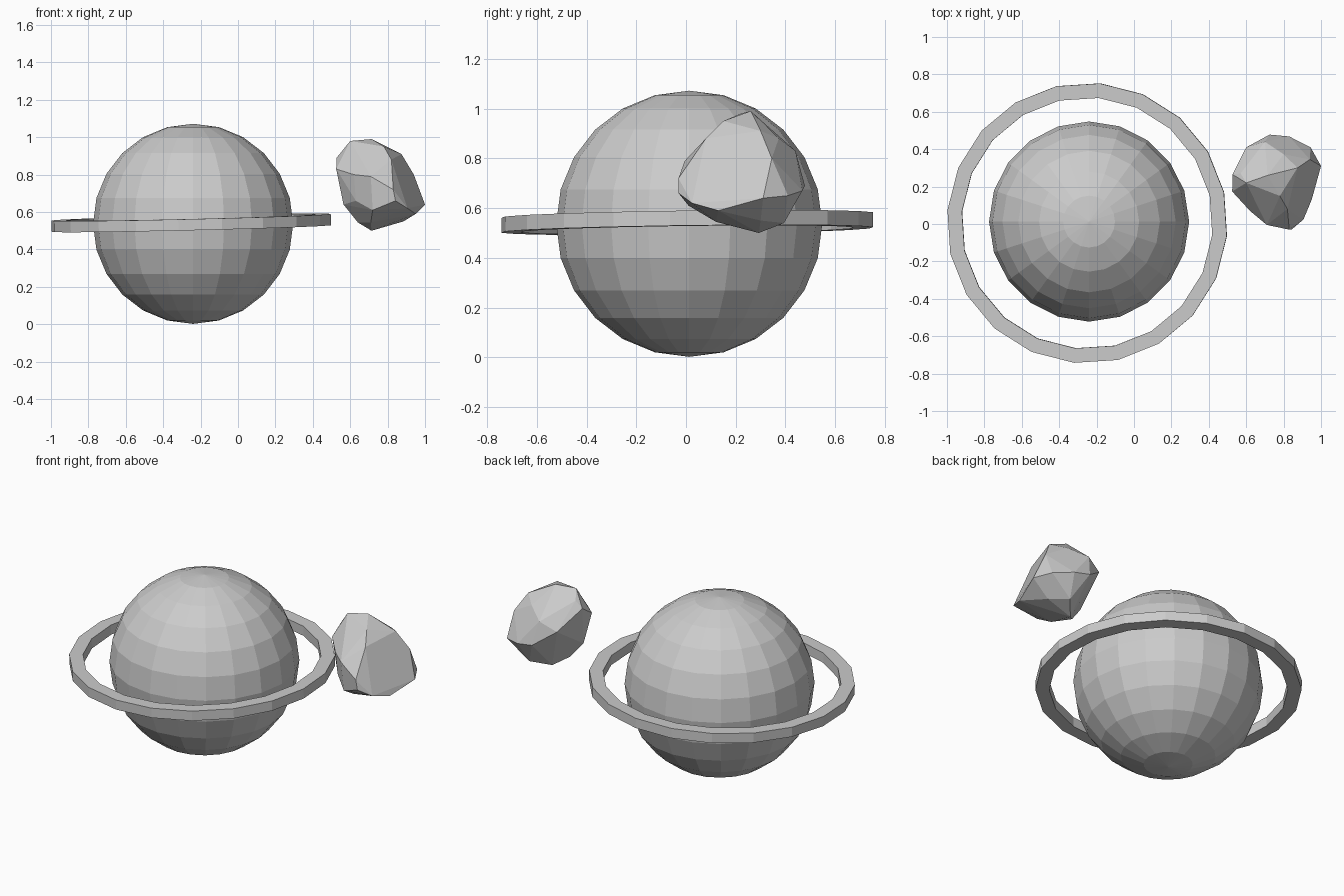
import bpy, bmesh, math
from mathutils import Vector, Matrix

if "Cube" in bpy.data.objects:
    bpy.data.objects.remove(bpy.data.objects["Cube"])


def make_object(name, bm):
    bmesh.ops.recalc_face_normals(bm, faces=bm.faces[:])
    mesh = bpy.data.meshes.new(name)
    bm.to_mesh(mesh)
    bm.free()
    obj = bpy.data.objects.new(name, mesh)
    bpy.context.collection.objects.link(obj)
    return obj


# planet: flat-shaded ball
bm = bmesh.new()
bmesh.ops.create_uvsphere(bm, u_segments=20, v_segments=12, radius=0.535)
planet = make_object("planet", bm)
planet.location = (-0.24, 0.013, 0.537)

# ring: rectangular section swept round, slightly tilted
SIDES, INNER, OUTER, HALF = 20, 0.672, 0.75, 0.03
profile = [(INNER, -HALF), (OUTER, -HALF), (OUTER, HALF), (INNER, HALF)]
bm = bmesh.new()
loops = []
for i in range(SIDES):
    a = math.radians(-5.3) + math.tau * i / SIDES
    loops.append([bm.verts.new((r * math.cos(a), r * math.sin(a), z)) for r, z in profile])
for i in range(SIDES):
    p, q = loops[i], loops[(i + 1) % SIDES]
    for k in range(4):
        n = (k + 1) % 4
        bm.faces.new((p[k], q[k], q[n], p[n]))
ring = make_object("ring", bm)
tilt = Vector((0, 0, 1)).rotation_difference(Vector((-0.024, -0.0133, 1)))
ring.matrix_world = Matrix.Translation((-0.25, 0.005, 0.542)) @ tilt.to_matrix().to_4x4()

# moon rock: faceted hull round a few corner points
corners = [
    (1.0, .31, .64), (.95, .13, .59), (.906, .024, .62), (.842, -.03, .66), (.83, -.03, .72),
    (.71, -.005, .79), (.62, .07, .80), (.525, .174, .83), (.527, .265, .89), (.57, .27, .93),
    (.60, .22, .98), (.714, .26, .99), (.78, .15, .95), (.874, .30, .91), (.94, .345, .80),
    (.80, .373, .88), (.70, .44, .83), (.725, .478, .69), (.83, .468, .67), (.944, .41, .65),
    (.80, .394, .54), (.885, .30, .55), (.714, .293, .50), (.71, .12, .545), (.72, .01, .61),
    (.564, .20, .64), (.64, .22, .545), (.60, .41, .78), (.63, .08, .66), (.82, .08, .88),
]
bm = bmesh.new()
for c in corners:
    bm.verts.new(c)
hull = bmesh.ops.convex_hull(bm, input=bm.verts[:])
loose = [v for v in bm.verts if not v.link_faces]
bmesh.ops.delete(bm, geom=loose, context='VERTS')
bmesh.ops.dissolve_limit(bm, angle_limit=math.radians(4), verts=bm.verts[:], edges=bm.edges[:])
make_object("moon_rock", bm)
